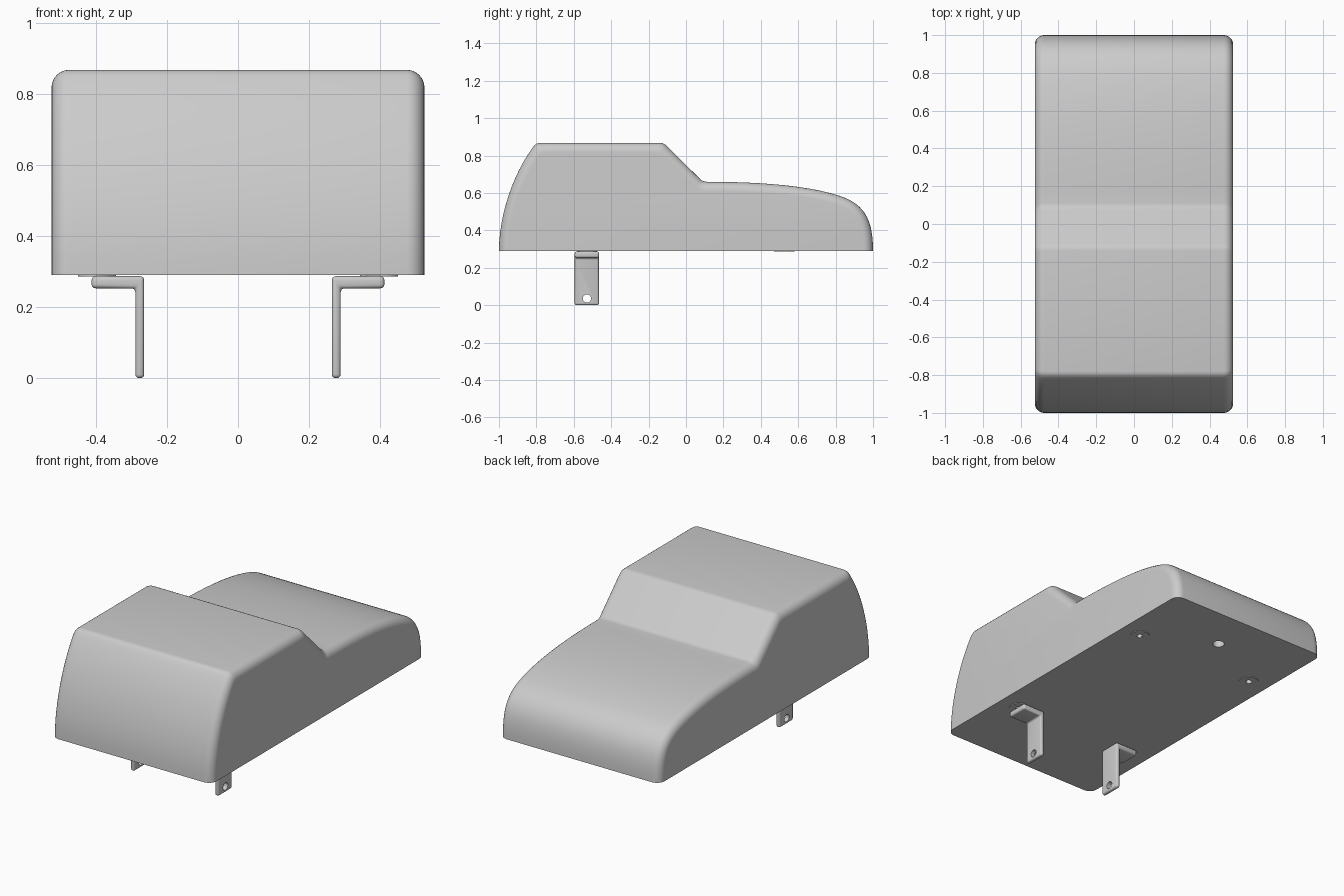
import bpy, bmesh, math
from mathutils import Vector
from mathutils.geometry import interpolate_bezier

if "Cube" in bpy.data.objects:
    bpy.data.objects.remove(bpy.data.objects["Cube"])

FLOOR = 0.29      # height of the flat underside
HALF_W = 0.525    # half the body width
ROUND = 0.05      # radius along the side edges

grey = bpy.data.materials.new("light grey")
grey.use_nodes = True
grey.diffuse_color = (0.6, 0.6, 0.6, 1)
grey.node_tree.nodes["Principled BSDF"].inputs["Base Color"].default_value = (0.6, 0.6, 0.6, 1)


def make_object(name, bm):
    bmesh.ops.recalc_face_normals(bm, faces=bm.faces)
    mesh = bpy.data.meshes.new(name)
    bm.to_mesh(mesh)
    bm.free()
    mesh.materials.append(grey)
    obj = bpy.data.objects.new(name, mesh)
    bpy.context.collection.objects.link(obj)
    return obj


def activate(obj):
    bpy.ops.object.select_all(action='DESELECT')
    obj.select_set(True)
    bpy.context.view_layer.objects.active = obj


def smooth(obj):
    activate(obj)
    bpy.ops.object.shade_smooth_by_angle(angle=math.radians(32))


def drill(obj, centre, radius, depth, rotation=(0, 0, 0)):
    """Cut a round hole and remove the cutter."""
    bpy.ops.mesh.primitive_cylinder_add(vertices=32, radius=radius, depth=depth,
                                        location=centre, rotation=rotation)
    cutter = bpy.context.object
    cutter.name = "hole_cutter"
    cutter.hide_render = True
    cutter.data.materials.append(grey)
    mod = obj.modifiers.new("hole", 'BOOLEAN')
    mod.operation = 'DIFFERENCE'
    mod.solver = 'EXACT'
    mod.object = cutter
    activate(obj)
    bpy.ops.object.modifier_apply(modifier=mod.name)
    bpy.data.objects.remove(cutter)


def curve(a, b, c, d, n):
    return interpolate_bezier(Vector(a), Vector(b), Vector(c), Vector(d), n)


# Body side profile as (y, z): front arc, roof, sloping screen, long hood
front = curve((-1, FLOOR), (-1, 0.5), (-0.91, 0.735), (-0.8, 0.868), 14)
hood = curve((0.09, 0.66), (0.4, 0.66), (0.65, 0.64), (0.82, 0.585), 12)
nose = curve((0.82, 0.585), (0.96, 0.54), (1, 0.45), (1, FLOOR), 16)
profile = front + [Vector((-0.12, 0.868))] + hood + nose[1:]
corners = {len(front) - 1, len(front), len(front) + 1}


def inset_profile(dist):
    """Move the profile inwards, keep its ends on the floor, round its corners."""
    n = len(profile)
    pts = []
    for i, p in enumerate(profile):
        dirs = []
        if i > 0:
            dirs.append((p - profile[i - 1]).normalized())
        if i < n - 1:
            dirs.append((profile[i + 1] - p).normalized())
        normals = [Vector((d.y, -d.x)) for d in dirs]
        if len(normals) == 1:
            pts.append(p + Vector((math.copysign(dist, normals[0].x), 0)))
        else:
            mid = (normals[0] + normals[1]).normalized()
            pts.append(p + mid * dist / mid.dot(normals[0]))
    out = []
    for i, p in enumerate(pts):
        if i in corners:
            a = p + (pts[i - 1] - p).normalized() * 0.02
            b = p + (pts[i + 1] - p).normalized() * 0.02
            out += curve(a, a.lerp(p, 0.6), b.lerp(p, 0.6), b, 5)
        else:
            out.append(p)
    return out


# Body: profile sections lofted across the width with rounded sides
steps = 6
half = []
for k in range(steps + 1):
    a = math.pi / 2 * k / steps
    half.append((HALF_W - ROUND + ROUND * math.sin(a), ROUND * (1 - math.cos(a))))
sections = [(-x, o) for x, o in reversed(half)] + half
bm = bmesh.new()
rings = [[bm.verts.new((x, p.x, p.y)) for p in inset_profile(o)] for x, o in sections]
for r, s in zip(rings, rings[1:]):
    for i in range(len(r) - 1):
        bm.faces.new((r[i], r[i + 1], s[i + 1], s[i]))
bm.faces.new(rings[0])
bm.faces.new(rings[-1])
bm.faces.new([r[0] for r in rings] + [r[-1] for r in reversed(rings)])
body = make_object("body", bm)
drill(body, (0, 0.735, FLOOR), 0.033, 0.16)
for sx in (-1, 1):
    for y in (-0.53, 0.525):
        drill(body, (sx * 0.4, y, FLOOR), 0.018, 0.1)
smooth(body)

for side, sx in (("left", 1), ("right", -1)):
    # Thin mounting rings on the underside
    for end, y in (("front", -0.53), ("rear", 0.525)):
        bpy.ops.mesh.primitive_cylinder_add(vertices=40, radius=0.054, depth=0.008,
                                            location=(sx * 0.397, y, FLOOR))
        ring = bpy.context.object
        ring.name = f"{side}_{end}_mounting_ring"
        ring.data.materials.append(grey)
        drill(ring, (sx * 0.397, y, FLOOR), 0.018, 0.1)
        smooth(ring)

    # L-shaped bracket with a pin hole near its foot
    outline = [(0.264, 0), (0.289, 0), (0.289, 0.253), (0.412, 0.253),
               (0.412, 0.287), (0.264, 0.287)]
    bm = bmesh.new()
    face = bm.faces.new([bm.verts.new((sx * x, -0.595, z)) for x, z in outline])
    moved = bmesh.ops.extrude_face_region(bm, geom=[face])["geom"]
    bmesh.ops.translate(bm, vec=(0, 0.13, 0),
                        verts=[v for v in moved if isinstance(v, bmesh.types.BMVert)])
    bmesh.ops.recalc_face_normals(bm, faces=bm.faces)
    bmesh.ops.bevel(bm, geom=bm.edges[:], offset=0.011, segments=4, profile=0.5,
                    affect='EDGES', clamp_overlap=True)
    bracket = make_object(f"{side}_bracket", bm)
    drill(bracket, (sx * 0.276, -0.53, 0.036), 0.022, 0.1, (0, math.pi / 2, 0))
    smooth(bracket)
